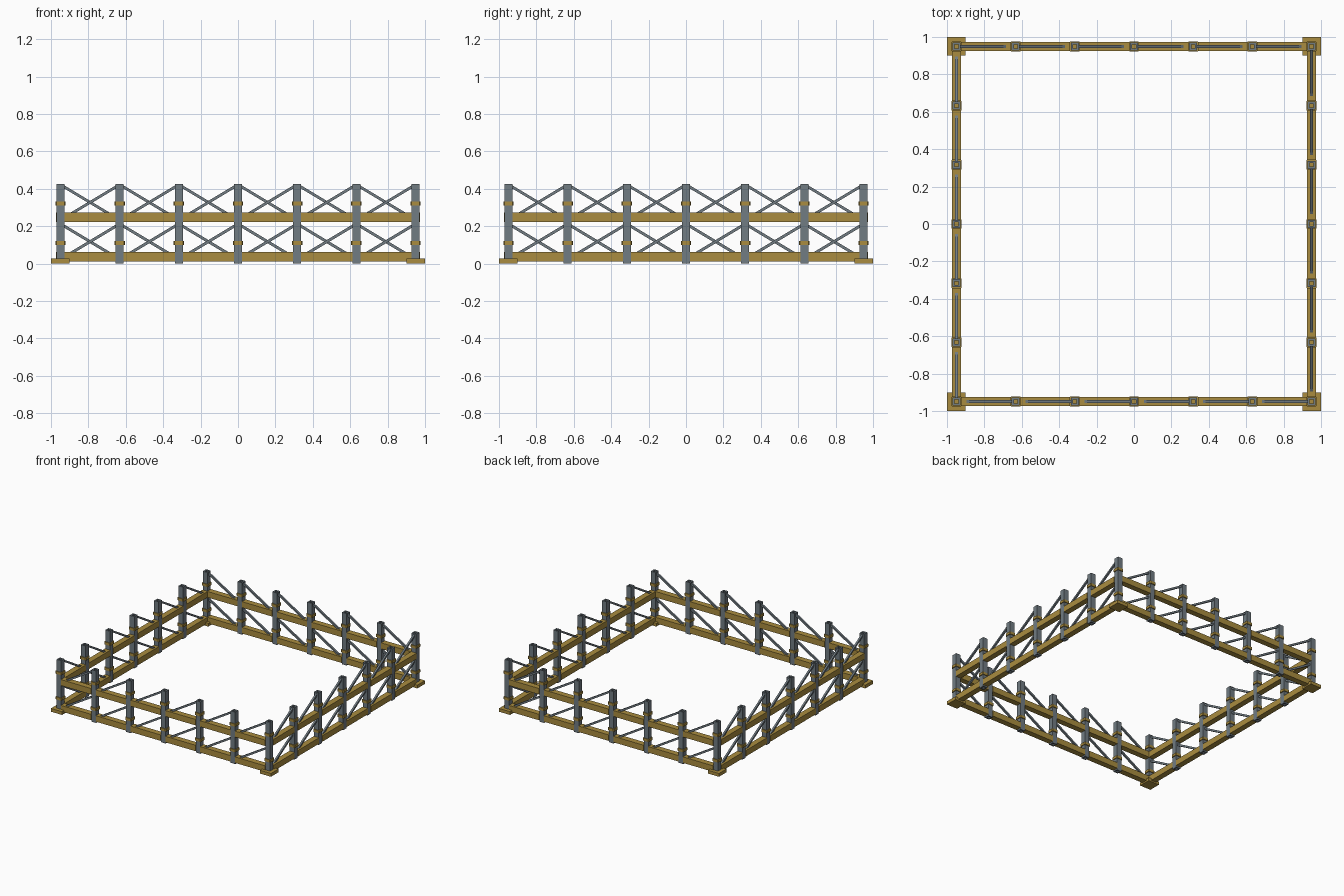
import bpy, bmesh, math
from mathutils import Vector, Matrix

if "Cube" in bpy.data.objects:
    bpy.data.objects.remove(bpy.data.objects["Cube"])

HALF = 0.949          # post line distance from centre
STEP = HALF / 3       # post spacing
POST = 0.042          # post width
TOP = 0.426           # post height


def material(name, colour):
    m = bpy.data.materials.new(name)
    m.diffuse_color = (*colour, 1)
    m.use_nodes = True
    m.node_tree.nodes["Principled BSDF"].inputs["Base Color"].default_value = m.diffuse_color
    return m


GOLD = material("ochre timber", (0.40, 0.265, 0.05))
GREY = material("steel grey", (0.165, 0.20, 0.225))


def finish(name, bm, mat):
    mesh = bpy.data.meshes.new(name)
    bmesh.ops.recalc_face_normals(bm, faces=bm.faces)
    bm.to_mesh(mesh)
    bm.free()
    mesh.materials.append(mat)
    obj = bpy.data.objects.new(name, mesh)
    bpy.context.collection.objects.link(obj)
    return obj


def box(name, centre, size, mat, tilt=0.0, bevel=0.0):
    bm = bmesh.new()
    bmesh.ops.create_cube(bm, size=1)
    bmesh.ops.scale(bm, vec=size, verts=bm.verts)
    if bevel:
        upright = [e for e in bm.edges
                   if abs(e.verts[0].co.z - e.verts[1].co.z) > 1e-4]
        bmesh.ops.bevel(bm, geom=upright, offset=bevel, segments=1, affect='EDGES')
    bmesh.ops.transform(bm, matrix=Matrix.Translation(centre) @ Matrix.Rotation(tilt, 4, 'Y'),
                        verts=bm.verts)
    return finish(name, bm, mat)


def tube(name, centre, width, wall, z0, z1, mat):
    # square hollow section
    bm = bmesh.new()
    rings = []
    for half, z in ((width / 2, z0), (width / 2, z1),
                    (width / 2 - wall, z1), (width / 2 - wall, z0)):
        rings.append([bm.verts.new((centre[0] + sx * half, centre[1] + sy * half, z))
                      for sx, sy in ((-1, -1), (1, -1), (1, 1), (-1, 1))])
    for k in range(4):
        a, b = rings[k], rings[(k + 1) % 4]
        for i in range(4):
            j = (i + 1) % 4
            bm.faces.new((a[i], a[j], b[j], b[i]))
    return finish(name, bm, mat)


def build_side():
    """Front side without its right-hand corner post (the next side owns it)."""
    parts = []
    y = -HALF
    for i in range(6):
        x = -HALF + i * STEP
        corner = i == 0
        # post and its two collars
        parts.append(tube("corner_post" if corner else "post", (x, y), POST, 0.011,
                          0.02 if corner else 0.0, TOP, GREY))
        for z in (0.111, 0.321):
            parts.append(box("collar", (x, y, z), (0.056, 0.056, 0.021), GOLD, bevel=0.006))
        # rails between neighbouring posts
        mid = x + STEP / 2
        for z in (0.036, 0.248):
            parts.append(box("rail", (mid, y, z), (STEP - POST, 0.048, 0.049), GOLD))
        # diagonal braces rising to the right
        run = STEP - POST * 0.8
        rise = run * 0.6
        for z in (0.117, 0.327):
            parts.append(box("brace", (mid, y, z), (math.hypot(run, rise), 0.015, 0.015),
                             GREY, tilt=-math.atan2(rise, run)))
    # corner foot plate
    parts.append(box("foot_plate", (-0.95, -0.95, 0.0135), (0.1, 0.1, 0.027), GOLD))
    return parts


# four sides, each turned a quarter
for obj in build_side():
    for q in range(1, 4):
        copy = obj.copy()
        copy.matrix_world = Matrix.Rotation(q * math.pi / 2, 4, 'Z')
        bpy.context.collection.objects.link(copy)
